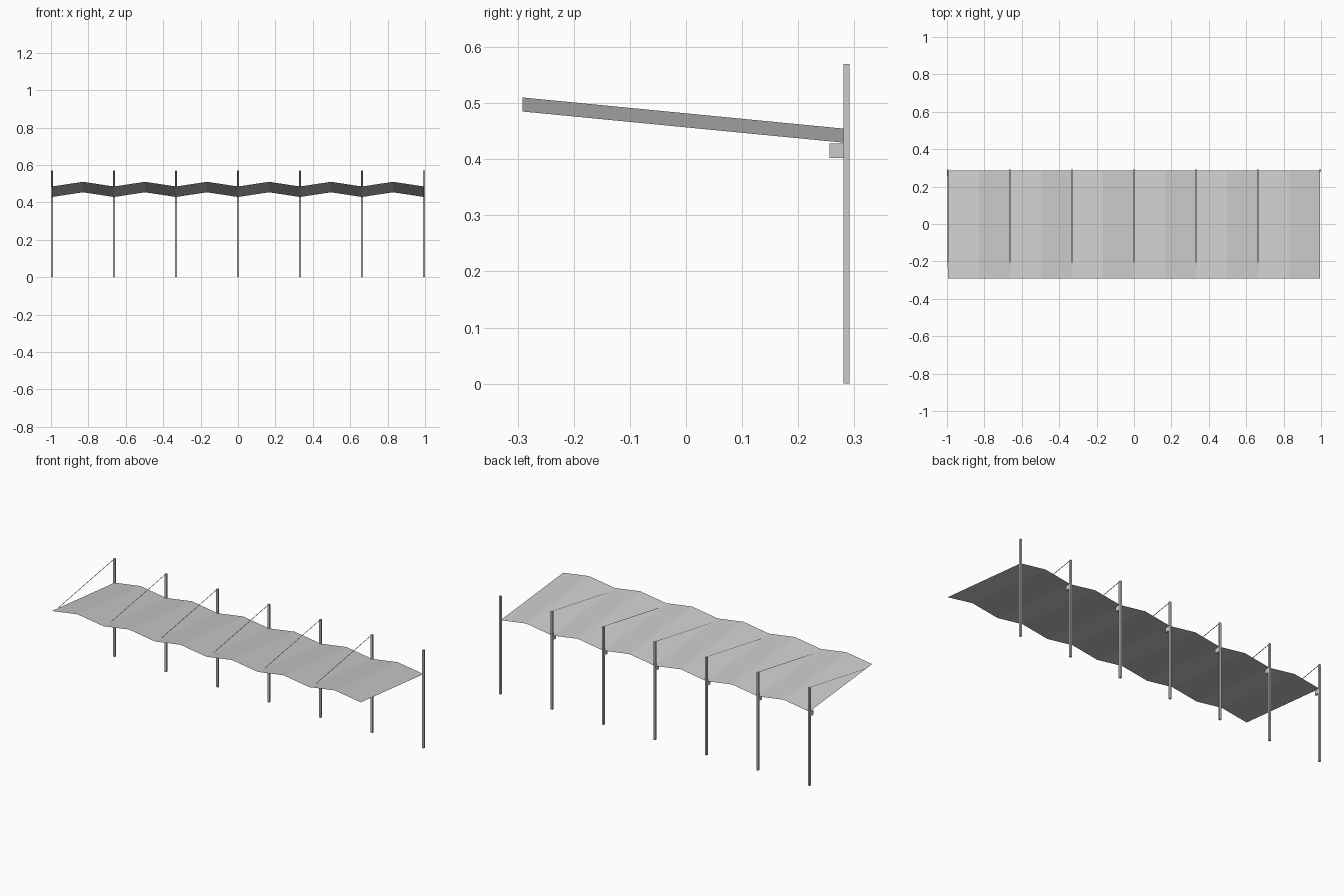
import bpy

if "Cube" in bpy.data.objects:
    bpy.data.objects.remove(bpy.data.objects["Cube"])

W = 0.011            # post width
BAY = 0.3315         # post spacing
X0 = -3 * BAY
Y_BACK, Y_FRONT = 0.286, -0.2915
POST_H = 0.57


def mesh_object(name, verts, faces):
    me = bpy.data.meshes.new(name)
    me.from_pydata(verts, [], faces)
    me.update()
    ob = bpy.data.objects.new(name, me)
    bpy.context.collection.objects.link(ob)
    return ob


def box(name, center, size):
    x, y, z = (s / 2 for s in size)
    verts = [(i * x, j * y, k * z) for i in (-1, 1) for j in (-1, 1) for k in (-1, 1)]
    faces = [(0, 1, 3, 2), (4, 6, 7, 5), (0, 4, 5, 1),
             (2, 3, 7, 6), (0, 2, 6, 4), (1, 5, 7, 3)]
    ob = mesh_object(name, verts, faces)
    ob.location = center
    return ob


# Folded canopy sheet: valleys at the posts, ridges between, tilted up to the front
verts, faces = [], []
for i in range(13):
    x = X0 + i * BAY / 2
    fold = 0.025 * (i % 2)
    verts += [(x, Y_FRONT, 0.485 + fold), (x, Y_BACK, 0.429 + fold)]
    if i:
        a = 2 * i
        faces.append((a - 2, a, a + 1, a - 1))
mesh_object("canopy_sheet", verts, faces)

for i in range(7):
    x = X0 + i * BAY
    # Rear posts
    box(f"post_{i + 1}", (x, Y_BACK, POST_H / 2), (W, W, POST_H))
    if i == 6:
        continue  # the end post carries no bracket or stay
    # Bracket under the canopy
    box(f"bracket_{i + 1}", (x, 0.2685, 0.415), (W, 0.025, 0.026))
    # Flat stay strip from post top to the canopy's front
    h = 0.002
    mesh_object(f"stay_{i + 1}",
                [(x - h, -0.232, 0.481), (x + h, -0.232, 0.481),
                 (x + h, Y_BACK, POST_H), (x - h, Y_BACK, POST_H)],
                [(0, 1, 2, 3)])
